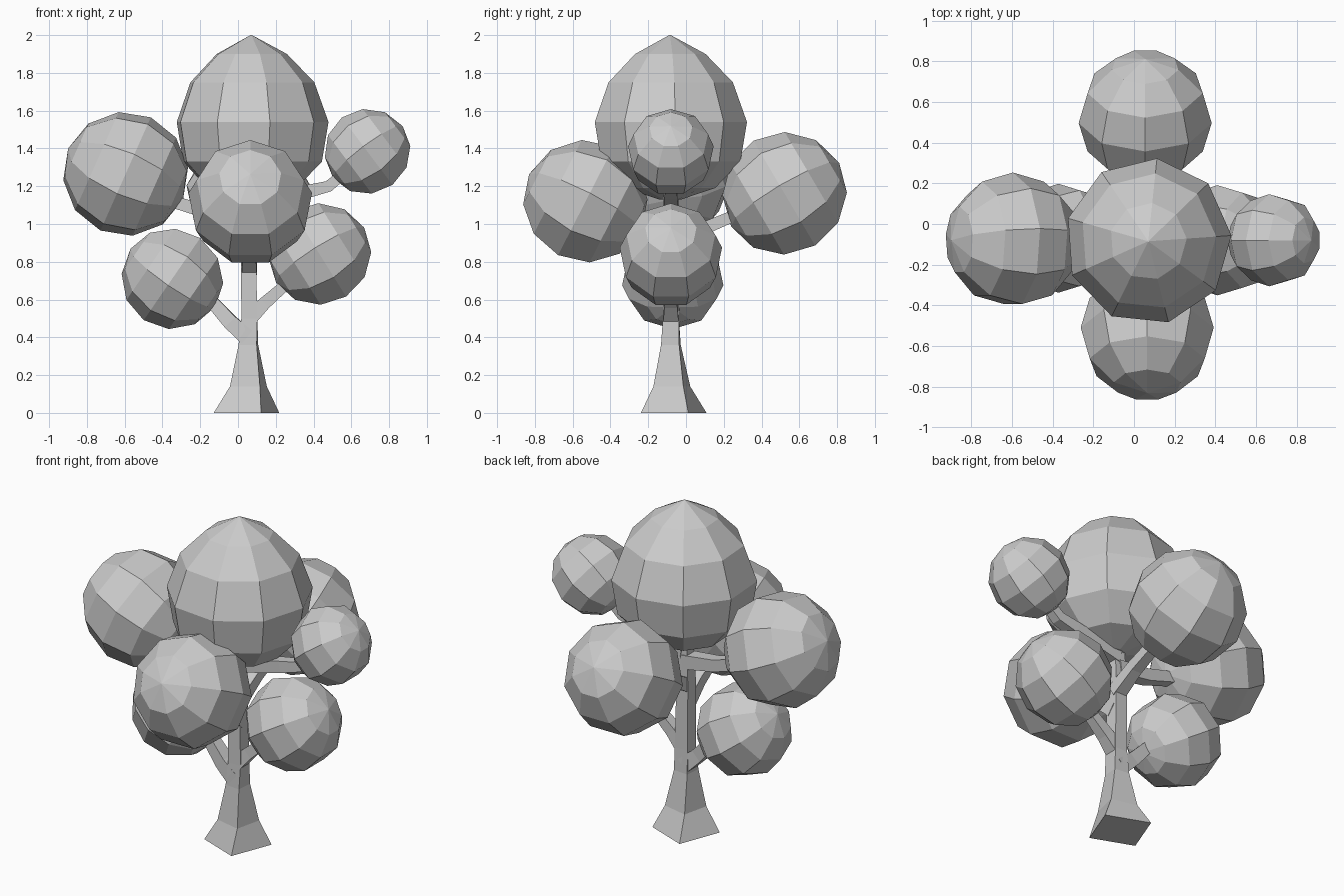
import bpy, bmesh, math
from mathutils import Vector, Matrix

if "Cube" in bpy.data.objects:
    bpy.data.objects.remove(bpy.data.objects["Cube"])


def finish(name, bm):
    bmesh.ops.recalc_face_normals(bm, faces=bm.faces[:])
    me = bpy.data.meshes.new(name)
    bm.to_mesh(me)
    bm.free()
    ob = bpy.data.objects.new(name, me)
    bpy.context.collection.objects.link(ob)
    return ob


def skin(bm, rings):
    n = len(rings[0])
    for a, b in zip(rings, rings[1:]):
        for i in range(n):
            j = (i + 1) % n
            bm.faces.new((a[i], a[j], b[j], b[i]))
    bm.faces.new(rings[0])
    bm.faces.new(rings[-1])


def lathe(name, sections, sides):
    # each section: x, y, z, radius, start angle
    bm = bmesh.new()
    rings = []
    for x, y, z, r, deg in sections:
        rings.append([bm.verts.new((x + r * math.cos(t), y + r * math.sin(t), z))
                      for t in (math.radians(deg) + math.tau * i / sides for i in range(sides))])
    skin(bm, rings)
    return finish(name, bm)


def branch(name, pts, r0, r1):
    # square tapered tube along a short path
    bm = bmesh.new()
    pts = [Vector(p) for p in pts]
    rings = []
    for k, p in enumerate(pts):
        d = (pts[min(k + 1, len(pts) - 1)] - pts[max(k - 1, 0)]).normalized()
        u = d.cross(Vector((0, 0, 1))).normalized()
        v = u.cross(d)
        r = r0 + (r1 - r0) * k / (len(pts) - 1)
        rings.append([bm.verts.new(p + u * r * a + v * r * b)
                      for a, b in ((1, 1), (-1, 1), (-1, -1), (1, -1))])
    skin(bm, rings)
    return finish(name, bm)


def foliage(name, centre, radius, pole, spin=0):
    # low-poly ball whose pole points outward along its branch
    bm = bmesh.new()
    rot = Vector(pole).to_track_quat('Z', 'Y').to_matrix().to_4x4()
    m = Matrix.Translation(centre) @ rot @ Matrix.Rotation(math.radians(spin), 4, 'Z')
    bmesh.ops.create_uvsphere(bm, u_segments=9, v_segments=6, radius=radius, matrix=m)
    return finish(name, bm)


# Trunk with flared, slightly twisted square foot
lathe("trunk", [
    (0.045, -0.065, 0.00, 0.19, 24),
    (0.055, -0.075, 0.14, 0.115, 32),
    (0.055, -0.08, 0.36, 0.068, 40),
    (0.06, -0.08, 0.50, 0.06, 45),
    (0.055, -0.08, 0.90, 0.055, 45),
    (0.065, -0.08, 1.25, 0.045, 45)], 4)

# Branches
branch("branch_low_left", [(0.05, -0.08, 0.40), (-0.04, -0.08, 0.48), (-0.13, -0.07, 0.58), (-0.24, -0.07, 0.65)], 0.045, 0.028)
branch("branch_low_right", [(0.06, -0.08, 0.50), (0.14, -0.08, 0.58), (0.30, -0.08, 0.72)], 0.042, 0.026)
branch("branch_left", [(0.06, -0.08, 1.03), (-0.15, -0.08, 1.06), (-0.42, -0.08, 1.14)], 0.042, 0.03)
branch("branch_right", [(0.06, -0.08, 1.10), (0.36, -0.08, 1.17), (0.48, -0.08, 1.20), (0.60, -0.08, 1.30)], 0.04, 0.025)
branch("branch_front", [(0.06, -0.08, 0.76), (0.06, -0.20, 0.86), (0.06, -0.40, 0.98)], 0.04, 0.028)
branch("branch_back", [(0.06, -0.08, 0.88), (0.06, 0.08, 0.97), (0.06, 0.34, 1.08)], 0.04, 0.028)

# Crown foliage, pointed at the top
lathe("crown_foliage", [(0.07, -0.085, z, r, 4) for z, r in (
    (1.13, 0.06), (1.19, 0.24), (1.33, 0.375), (1.54, 0.41),
    (1.75, 0.335), (1.90, 0.19), (2.00, 0.004))], 9)

# Side foliage balls
foliage("foliage_left", (-0.595, -0.08, 1.265), 0.333, (-0.9, 0, 0.4), 10)
foliage("foliage_right", (0.688, -0.08, 1.38), 0.23, (0.8, 0, 0.6))
foliage("foliage_front", (0.065, -0.535, 1.113), 0.332, (0, -0.88, 0.45))
foliage("foliage_back", (0.055, 0.525, 1.155), 0.332, (0, 0.85, 0.5))
foliage("foliage_low_left", (-0.345, -0.07, 0.715), 0.272, (-0.8, 0, 0.55), 20)
foliage("foliage_low_right", (0.435, -0.08, 0.835), 0.275, (0.8, 0, 0.5))
